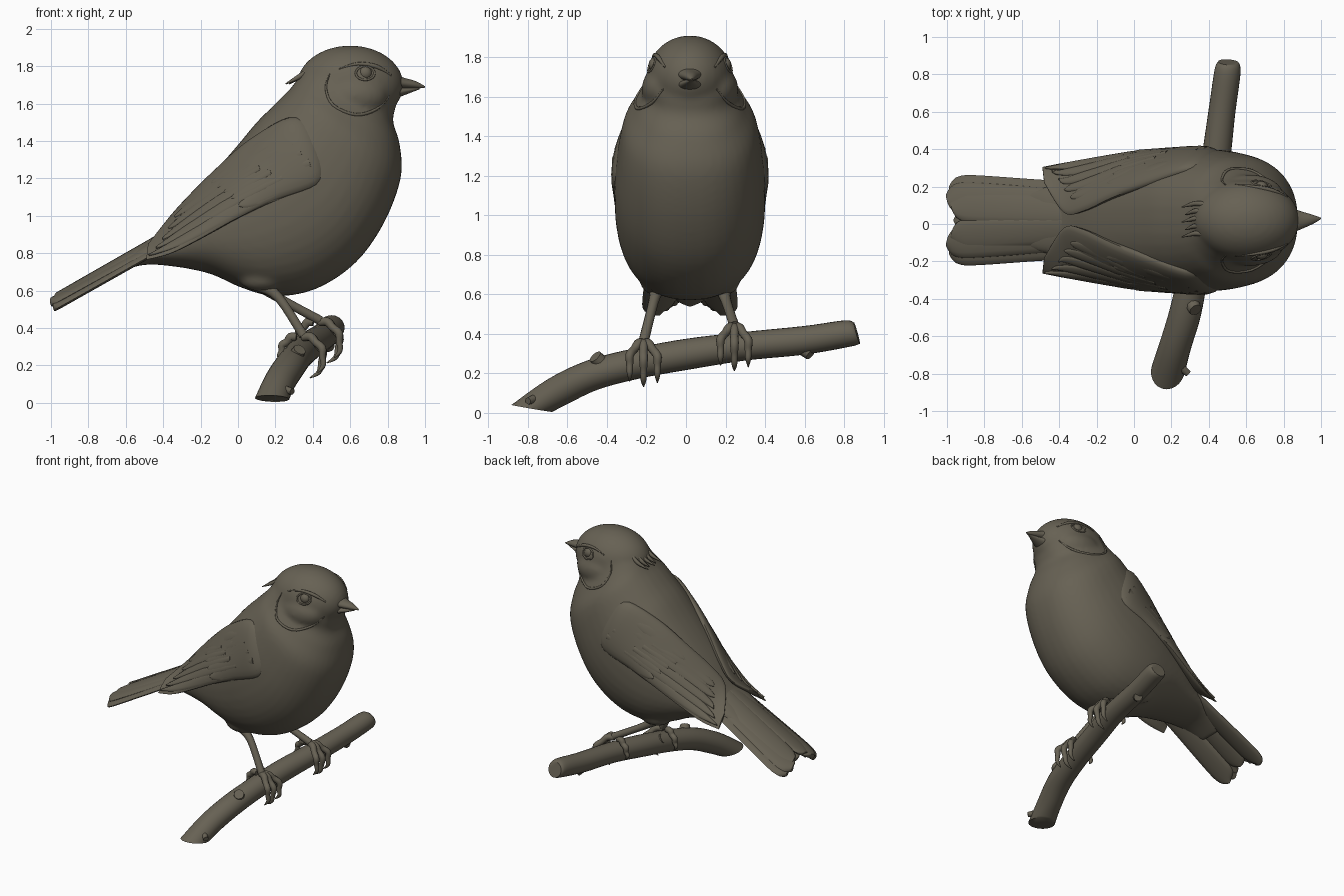
import bpy, bmesh, math
from mathutils import Vector, Matrix

if "Cube" in bpy.data.objects:
    bpy.data.objects.remove(bpy.data.objects["Cube"])

MID = 0.02  # y of the bird's plane of symmetry

clay = bpy.data.materials.new("warm grey clay")
clay.use_nodes = True
COLOUR = (0.135, 0.12, 0.088, 1)
clay.diffuse_color = COLOUR
clay.node_tree.nodes["Principled BSDF"].inputs["Base Color"].default_value = COLOUR
clay.node_tree.nodes["Principled BSDF"].inputs["Roughness"].default_value = 0.8


def finish(bm, name):
    """Turn a bmesh into a smooth shaded, coloured object."""
    bmesh.ops.recalc_face_normals(bm, faces=bm.faces)
    mesh = bpy.data.meshes.new(name)
    bm.to_mesh(mesh)
    bm.free()
    mesh.shade_smooth()
    mesh.set_sharp_from_angle(angle=math.radians(50))
    mesh.materials.append(clay)
    obj = bpy.data.objects.new(name, mesh)
    bpy.context.collection.objects.link(obj)
    return obj


def spline(a, b, c, d, t):
    """Catmull-Rom blend between b and c."""
    return 0.5 * (2 * b + (c - a) * t + (2 * a - 5 * b + 4 * c - d) * t * t
                  + (3 * b - a - 3 * c + d) * t ** 3)


def loft(bm, stations, steps=5, sides=24, power=1.0):
    """Skin ovals given as (top point, bottom point, half thickness); power under 1 is boxier."""
    keys = [(Vector(t), Vector(b), w) for t, b, w in stations]
    fine = []
    for i in range(len(keys) - 1):
        four = [keys[max(i - 1, 0)], keys[i], keys[i + 1], keys[min(i + 2, len(keys) - 1)]]
        for k in range(steps):
            fine.append([spline(*[q[j] for q in four], k / steps) for j in range(3)])
    fine.append(keys[-1])
    mids = [(t + b) / 2 for t, b, w in fine]
    oval = [[math.copysign(abs(f(math.tau * k / sides)) ** power, f(math.tau * k / sides))
             for f in (math.cos, math.sin)] for k in range(sides)]
    rings = []
    for i, (top, bottom, w) in enumerate(fine):
        along = mids[min(i + 1, len(mids) - 1)] - mids[max(i - 1, 0)]
        up = (top - bottom) / 2
        side = along.cross(up).normalized() * w
        rings.append([bm.verts.new(mids[i] + up * c + side * s) for c, s in oval])
    for r, s in zip(rings, rings[1:]):
        for k in range(sides):
            n = (k + 1) % sides
            bm.faces.new((r[k], r[n], s[n], s[k]))
    bm.faces.new(rings[0])
    bm.faces.new(rings[-1])


def ball(bm, centre, radii):
    bmesh.ops.create_uvsphere(bm, u_segments=32, v_segments=20, radius=1,
                              matrix=Matrix.Translation(centre) @ Matrix.Diagonal((*radii, 1)))


def tube(bm, points, radii, sides=10):
    """Round tapered tube through a few points."""
    pts = [Vector(p) for p in points]
    stations = []
    for i, (p, r) in enumerate(zip(pts, radii)):
        along = (pts[min(i + 1, len(pts) - 1)] - pts[max(i - 1, 0)]).normalized()
        ref = Vector((0, 1, 0)) if abs(along.y) < 0.8 else Vector((0, 0, 1))
        up = (ref - along * ref.dot(along)).normalized() * r
        stations.append((p + up, p - up, r))
    loft(bm, stations, 4, sides)


# Body: sections from rump to nape as (back x, back z, belly x, belly z, half width)
SECTIONS = [
    (-0.68, 0.73, -0.69, 0.675, 0.13), (-0.50, 0.85, -0.52, 0.735, 0.17),
    (-0.38, 0.93, -0.35, 0.73, 0.215),
    (-0.25, 1.09, -0.15, 0.69, 0.28), (-0.12, 1.24, 0.02, 0.615, 0.325),
    (0.00, 1.38, 0.20, 0.57, 0.36), (0.10, 1.50, 0.42, 0.61, 0.38),
    (0.18, 1.58, 0.63, 0.75, 0.38), (0.23, 1.63, 0.78, 0.96, 0.365),
    (0.28, 1.68, 0.87, 1.20, 0.335), (0.31, 1.72, 0.865, 1.38, 0.275),
    (0.35, 1.77, 0.83, 1.50, 0.23), (0.41, 1.82, 0.84, 1.57, 0.215),
    (0.50, 1.87, 0.85, 1.62, 0.19)]
bm = bmesh.new()
loft(bm, [((a, MID, b), (c, MID, d), w) for a, b, c, d, w in SECTIONS], sides=40, power=0.88)
ball(bm, (0.6, MID, 1.70), (0.285, 0.218, 0.21))
for s in (-1, 1):  # feathered thighs and full cheeks
    ball(bm, (0.13, MID + s * 0.165, 0.66), (0.12, 0.085, 0.065))
    ball(bm, (0.62, MID + s * 0.13, 1.64), (0.18, 0.115, 0.115))
body = finish(bm, "body")
mod = body.modifiers.new("blend", "REMESH")
mod.mode, mod.voxel_size, mod.use_smooth_shade = "VOXEL", 0.016, True
mod = body.modifiers.new("soften", "SMOOTH")
mod.factor, mod.iterations = 0.5, 6
body_shape = body.evaluated_get(bpy.context.evaluated_depsgraph_get())

# Beak: upper and lower halves
bm = bmesh.new()
loft(bm, [((0.82, MID, 1.765), (0.82, MID, 1.68), 0.085), ((0.88, MID, 1.74), (0.87, MID, 1.68), 0.055),
          ((0.95, MID + 0.005, 1.72), (0.95, MID + 0.005, 1.68), 0.027),
          ((1.0, MID + 0.01, 1.692), (0.998, MID + 0.01, 1.684), 0.004)])
finish(bm, "upper_beak")
bm = bmesh.new()
loft(bm, [((0.82, MID, 1.69), (0.82, MID, 1.62), 0.08), ((0.89, MID, 1.688), (0.89, MID, 1.645), 0.045),
          ((0.97, MID + 0.007, 1.687), (0.97, MID + 0.007, 1.676), 0.01)])
finish(bm, "lower_beak")


def on_head(x, z, s):
    """Point on the side of the blended head."""
    return body_shape.ray_cast(Vector((x, MID + s, z)), Vector((0, -s, 0)))[1]


# Wing sections: leading shoulder to tip, as (upper edge, lower edge, half thickness)
WING = [
    ((0.41, 0.27, 1.49), (0.48, 0.32, 1.26), 0.025), ((0.27, 0.265, 1.525), (0.42, 0.37, 1.16), 0.06),
    ((0.06, 0.19, 1.405), (0.20, 0.375, 1.08), 0.06), ((-0.12, 0.12, 1.245), (0.0, 0.365, 0.99), 0.05),
    ((-0.27, 0.05, 1.095), (-0.20, 0.335, 0.88), 0.04), ((-0.375, 0.04, 0.98), (-0.36, 0.31, 0.80), 0.025),
    ((-0.48, 0.20, 0.85), (-0.49, 0.285, 0.765), 0.008)]


def on_wing(u, v, s):
    """Point on the outer wing face; u runs to the tip, v from upper to lower edge."""
    i = min(int(u), len(WING) - 2)
    f = u - i
    top, low = (Vector(WING[i][k]).lerp(Vector(WING[i + 1][k]), f) for k in (0, 1))
    thick = WING[i][2] * (1 - f) + WING[i + 1][2] * f + 0.005
    p = top.lerp(low, v) + Vector((0, 0.75, 0.65)) * thick * math.sqrt(max(0, 1 - (2 * v - 1) ** 2))
    return Vector((p.x, MID + s * p.y, p.z))


def wing_feather(bm, u0, v0, u1, v1, width, s):
    """Thin feather lying on the wing face."""
    stations = []
    for f, w in ((0, 0.5), (0.3, 1), (0.7, 1), (0.92, 0.7), (1, 0.15)):
        u, v = u0 + (u1 - u0) * f, v0 + (v1 - v0) * f
        stations.append((on_wing(u, v - width * w, s), on_wing(u, min(v + width * w, 1), s), 0.009))
    loft(bm, stations, 4, 12)


def tail_feather(bm, root_y, tip_x, tip_y, drop, tilt, s):
    """Long feather with a rounded tip, from under the rump."""
    stations = []
    for f, w in ((0, 0.075), (0.35, 0.08), (0.8, 0.087), (0.93, 0.076), (0.98, 0.048), (1, 0.012)):
        x = -0.32 + (tip_x + 0.32) * f
        y = root_y + (tip_y - root_y) * f
        z = 0.935 - 0.375 * f - drop
        stations.append(((x, MID + s * (y - w), z + tilt), (x, MID + s * (y + w), z - tilt), 0.02))
    loft(bm, stations, 4, 14)


for s, side in ((1, "left"), (-1, "right")):
    def flip(p):
        return (p[0], MID + s * p[1], p[2])

    bm = bmesh.new()
    loft(bm, [(flip(t), flip(b), w) for t, b, w in WING])
    finish(bm, side + "_wing")

    # Long flight feathers, then the shorter row covering their roots
    bm = bmesh.new()
    for k in range(5):
        wing_feather(bm, 1.5 + 0.2 * k, 0.93 - 0.13 * k, 5.9 - 0.3 * k, 0.85 - 0.16 * k, 0.09, s)
    finish(bm, side + "_flight_feathers")
    bm = bmesh.new()
    for k in range(5):
        wing_feather(bm, 0.9 + 0.1 * k, 0.92 - 0.16 * k, 2.9 + 0.1 * k, 0.88 - 0.16 * k, 0.1, s)
    finish(bm, side + "_covert_feathers")

    # Tail: three overlapping feathers on each side, roofed down to the outside
    bm = bmesh.new()
    for k, (tip_x, tip_y) in enumerate(((-0.975, 0.08), (-1.0, 0.12), (-0.985, 0.16))):
        tail_feather(bm, 0.05 + 0.04 * k, tip_x, tip_y, 0.024 * k, 0.017, s)
    finish(bm, side + "_tail_feathers")

    # Eye with its lid ring, brow and cheek ridges
    bm = bmesh.new()
    eye = on_head(0.68, 1.762, s)
    ball(bm, eye - Vector((0, s * 0.018, 0)), (0.036, 0.03, 0.036))
    finish(bm, side + "_eye")
    bm = bmesh.new()
    ring = [on_head(0.68 + 0.05 * math.cos(a), 1.762 + 0.036 * math.sin(a), s)
            for a in (math.tau * k / 12 for k in range(13))]
    tube(bm, ring, [0.006] * len(ring), 8)
    brow = [(0.54, 1.785), (0.64, 1.812), (0.74, 1.797), (0.82, 1.75)]
    tube(bm, [on_head(x, z, s) for x, z in brow], (0.003, 0.009, 0.012, 0.005), 8)
    cheek = [(0.49, 1.76), (0.47, 1.68), (0.51, 1.59), (0.63, 1.54), (0.74, 1.57), (0.81, 1.64)]
    tube(bm, [on_head(x, z, s) for x, z in cheek], (0.003, 0.006, 0.008, 0.009, 0.008, 0.004), 8)
    finish(bm, side + "_face_ridges")

    # Leg, then toes curling around the branch
    grip = Vector((0.42, 0.245, 0.335)) if s > 0 else Vector((0.33, -0.215, 0.255))
    ankle = grip + Vector((0.02, 0, 0.105))
    bm = bmesh.new()
    tube(bm, [(0.12, MID + s * 0.165, 0.63), (0.22, MID + s * 0.185, 0.56), ankle],
         (0.04, 0.026, 0.026))
    finish(bm, side + "_leg")
    bm = bmesh.new()
    for spread, start, stop in ((-0.07, 80, -45), (0.0, 80, -66), (0.07, 80, -50), (0.015, 100, 200)):
        path, radii = [], []
        for k in range(7):
            f = k / 6
            a = math.radians(start + (stop - start) * f)
            reach = 0.098 + 0.01 * (k % 2) + (0.035 * f if stop < 0 else 0)
            path.append(grip + Vector((reach * math.cos(a), spread * min(1, 2 * f), reach * math.sin(a))))
            radii.append((0.022, 0.024, 0.021, 0.022, 0.018, 0.014, 0.003)[k])
        tube(bm, path, radii)
    finish(bm, side + "_toes")

# Central tail feather closing the gap between the two halves
bm = bmesh.new()
tail_feather(bm, 0, -0.955, 0, 0.006, 0, 1)
finish(bm, "central_tail_feather")

# Ruffled feathers on the nape
bm = bmesh.new()
for k in range(5):
    y = MID + 0.04 * (k - 2)
    tube(bm, [(0.40, y, 1.79), (0.33, y + 0.01, 1.745), (0.255 + 0.02 * (k % 2), y - 0.01, 1.705)],
         (0.012, 0.014, 0.003), 8)
finish(bm, "nape_tuft")

# Branch: (top x, y, z), (bottom x, y, z), half width
bm = bmesh.new()
loft(bm, [((0.15, -0.88, 0.04), (0.215, -0.68, 0.005), 0.09), ((0.21, -0.70, 0.17), (0.235, -0.59, 0.05), 0.085),
          ((0.27, -0.50, 0.265), (0.28, -0.44, 0.12), 0.085), ((0.32, -0.27, 0.325), (0.32, -0.23, 0.175), 0.08),
          ((0.37, 0.0, 0.375), (0.37, 0.02, 0.22), 0.08), ((0.43, 0.30, 0.41), (0.43, 0.30, 0.265), 0.078),
          ((0.47, 0.60, 0.44), (0.47, 0.60, 0.295), 0.072), ((0.50, 0.80, 0.468), (0.50, 0.83, 0.335), 0.07),
          ((0.505, 0.85, 0.458), (0.505, 0.88, 0.35), 0.055)])
finish(bm, "branch")

# Knots and snapped twigs
bm = bmesh.new()
for root, end, r in (((0.29, -0.40, 0.22), (0.33, -0.46, 0.285), 0.035),
                     ((0.46, 0.58, 0.34), (0.49, 0.63, 0.295), 0.03),
                     ((0.22, -0.74, 0.08), (0.29, -0.80, 0.06), 0.018),
                     ((0.35, -0.10, 0.28), (0.29, -0.13, 0.32), 0.035)):
    tube(bm, [root, end], (r * 1.4, r))
finish(bm, "branch_knots")
